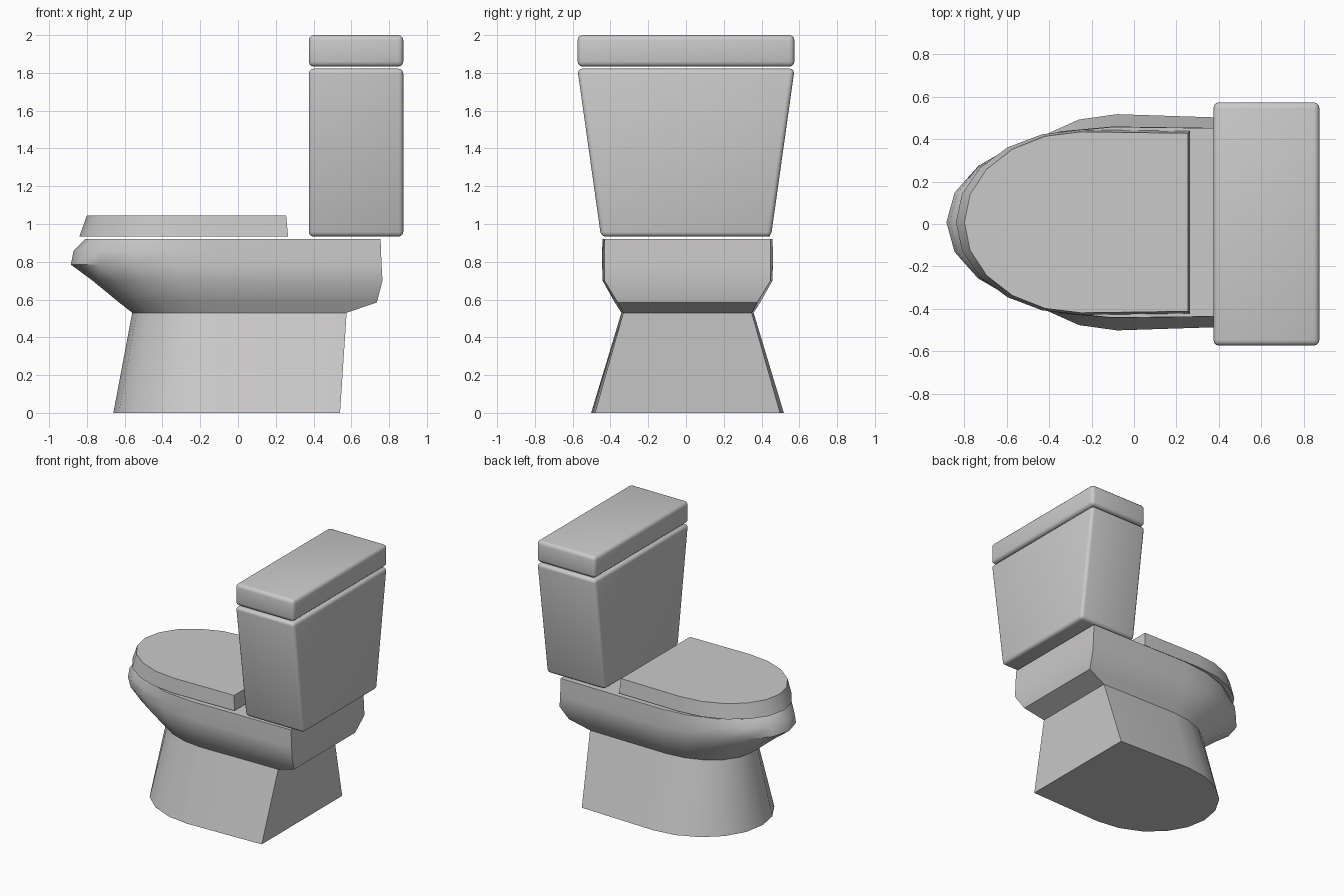
import bpy
import bmesh
from math import sin, cos, pi, radians

if "Cube" in bpy.data.objects:
    bpy.data.objects.remove(bpy.data.objects["Cube"], do_unlink=True)

ceramic = bpy.data.materials.new("grey_ceramic")
ceramic.use_nodes = True
colour = (0.6, 0.59, 0.59, 1)
ceramic.diffuse_color = colour
ceramic.node_tree.nodes["Principled BSDF"].inputs["Base Color"].default_value = colour


def d_ring(front, mid, back, width, back_width, z, y=0.008, steps=10):
    """D-shaped outline: half ellipse at the front, straight sides to a flat back."""
    pts = [(back, y + back_width, z)]
    for i in range(steps + 1):
        a = pi * i / steps
        pts.append((mid - (mid - front) * sin(a), y + width * cos(a), z))
    return pts + [(back, y - back_width, z)]


def box_ring(x0, x1, width, z):
    return [(x1, width, z), (x0, width, z), (x0, -width, z), (x1, -width, z)]


def loft(name, rings, bevel=0.0):
    """Join matching outlines, lowest first, and cap both ends."""
    bm = bmesh.new()
    loops = [[bm.verts.new(p) for p in ring] for ring in rings]
    n = len(loops[0])
    for low, high in zip(loops, loops[1:]):
        for i in range(n):
            j = (i + 1) % n
            bm.faces.new((low[i], low[j], high[j], high[i]))
    bm.faces.new(loops[0][::-1])
    bm.faces.new(loops[-1])
    bmesh.ops.recalc_face_normals(bm, faces=bm.faces)
    mesh = bpy.data.meshes.new(name)
    bm.to_mesh(mesh)
    bm.free()
    mesh.materials.append(ceramic)
    obj = bpy.data.objects.new(name, mesh)
    bpy.context.collection.objects.link(obj)
    bpy.ops.object.select_all(action="DESELECT")
    obj.select_set(True)
    bpy.context.view_layer.objects.active = obj
    if bevel:
        mod = obj.modifiers.new("rounded_edges", "BEVEL")
        mod.width = bevel
        mod.segments = 3
        bpy.ops.object.modifier_apply(modifier=mod.name)
    bpy.ops.object.shade_smooth_by_angle(angle=radians(38))
    return obj


# Pedestal and bowl in one flowing shell
loft("pedestal_and_bowl", [
    d_ring(-0.66, -0.08, 0.54, 0.51, 0.49, 0),
    d_ring(-0.56, -0.08, 0.575, 0.35, 0.34, 0.53),
    d_ring(-0.63, -0.09, 0.735, 0.385, 0.37, 0.585),
    d_ring(-0.77, -0.1, 0.765, 0.45, 0.44, 0.7),
    d_ring(-0.885, -0.1, 0.76, 0.452, 0.44, 0.785),
    d_ring(-0.87, -0.1, 0.757, 0.452, 0.44, 0.86),
    d_ring(-0.81, -0.1, 0.755, 0.45, 0.44, 0.92),
])

# Closed seat lid
loft("seat_lid", [
    d_ring(-0.84, -0.25, 0.265, 0.437, 0.43, 0.933),
    d_ring(-0.8, -0.25, 0.255, 0.427, 0.42, 1.045),
])

# Water tank flaring upward, with its cover
loft("tank", [
    box_ring(0.375, 0.875, 0.45, 0.933),
    box_ring(0.375, 0.875, 0.575, 1.822),
], bevel=0.025)
loft("tank_cover", [
    box_ring(0.375, 0.875, 0.574, 1.833),
    box_ring(0.375, 0.875, 0.574, 2.0),
], bevel=0.027)
